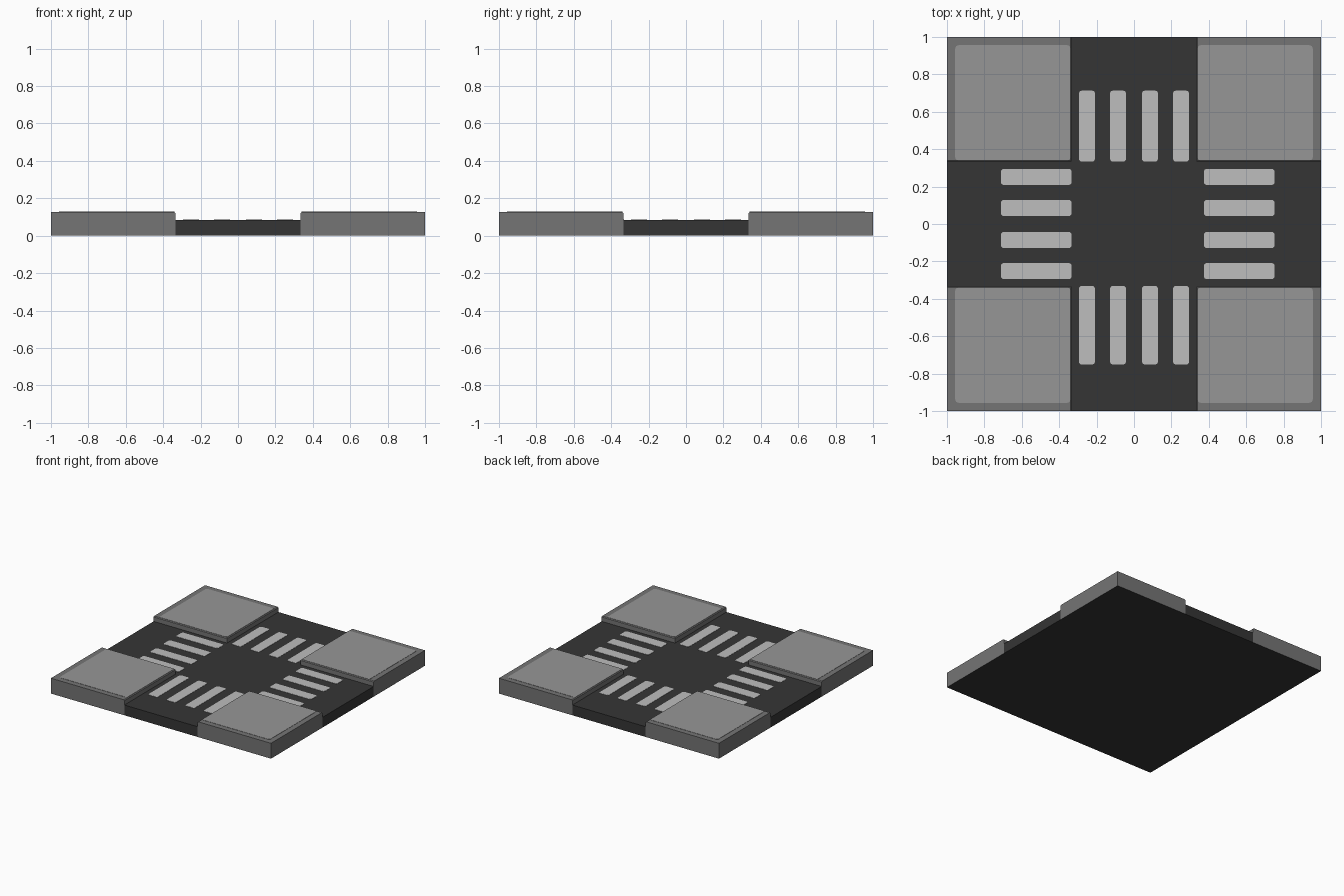
import bpy, bmesh, math

if "Cube" in bpy.data.objects:
    bpy.data.objects.remove(bpy.data.objects["Cube"])

ROAD_Z = 0.084    # road surface height
KERB_Z = 0.126    # pavement kerb height
HALF = 1.0
R = 0.333         # half width of the road


def material(name, v):
    m = bpy.data.materials.new(name)
    m.diffuse_color = (v, v, v, 1)
    m.use_nodes = True
    m.node_tree.nodes["Principled BSDF"].inputs["Base Color"].default_value = m.diffuse_color
    return m


ASPHALT = material("asphalt dark grey", 0.036)
KERB = material("kerb grey", 0.178)
PAVING = material("paving light grey", 0.305)
PAINT = material("road paint pale grey", 0.51)


def finish(bm, name, *mats):
    bmesh.ops.recalc_face_normals(bm, faces=bm.faces)
    me = bpy.data.meshes.new(name)
    bm.to_mesh(me)
    bm.free()
    for m in mats:
        me.materials.append(m)
    ob = bpy.data.objects.new(name, me)
    bpy.context.collection.objects.link(ob)
    return ob


def prism(points, z0, z1):
    """Extrude a flat outline from z0 up to z1."""
    bm = bmesh.new()
    face = bm.faces.new([bm.verts.new((x, y, z0)) for x, y in points])
    ext = bmesh.ops.extrude_face_region(bm, geom=[face], use_keep_orig=True)
    for v in ext["geom"]:
        if isinstance(v, bmesh.types.BMVert):
            v.co.z = z1
    return bm


def rounded_rect(x0, x1, y0, y1, r, steps=4):
    corners = [(x1 - r, y1 - r), (x0 + r, y1 - r), (x0 + r, y0 + r), (x1 - r, y0 + r)]
    pts = []
    for i, (cx, cy) in enumerate(corners):
        for s in range(steps + 1):
            a = math.pi / 2 * (i + s / steps)
            pts.append((cx + r * math.cos(a), cy + r * math.sin(a)))
    return pts


# Cross-shaped road slab
quarter = [(HALF, -R), (HALF, R), (R, R)]
cross = []
for k in range(4):
    c, s = [(1, 0), (0, 1), (-1, 0), (0, -1)][k]
    cross += [(x * c - y * s, x * s + y * c) for x, y in quarter]
finish(prism(cross, 0, ROAD_Z), "road", ASPHALT)

# Corner pavements: kerb block with eased road-side edges, and a paved top
for sx, sy, label in [(-1, -1, "front_left"), (1, -1, "front_right"),
                      (-1, 1, "back_left"), (1, 1, "back_right")]:
    bm = prism([(sx * R, sy * R), (sx * HALF, sy * R),
                (sx * HALF, sy * HALF), (sx * R, sy * HALF)], 0, KERB_Z)
    inner = []
    for e in bm.edges:
        mid = (e.verts[0].co + e.verts[1].co) / 2
        if mid.z > KERB_Z - 0.001 and min(abs(mid.x), abs(mid.y)) < R + 0.001:
            inner.append(e)
    bmesh.ops.bevel(bm, geom=inner, offset=0.006, segments=1, affect='EDGES')
    bmesh.ops.recalc_face_normals(bm, faces=bm.faces)
    for f in bm.faces:          # underside matches the road
        f.material_index = 1 if f.normal.z < -0.5 else 0
    finish(bm, "kerb_" + label, KERB, ASPHALT)

    xs = sorted((sx * 0.34, sx * 0.956))
    ys = sorted((sy * 0.34, sy * 0.956))
    finish(prism(rounded_rect(*xs, *ys, 0.018), KERB_Z - 0.002, KERB_Z + 0.002),
           "paving_" + label, PAVING)

# Zebra crossings: four painted bars on each arm
crossings = {"back": (0.334, 0.713), "front": (-0.751, -0.331),
             "left": (-0.712, -0.333), "right": (0.373, 0.752)}
for label, (a, b) in crossings.items():
    for i, c in enumerate((-0.2515, -0.0855, 0.0855, 0.2515)):
        across = (c - 0.0425, c + 0.0425)
        if label in ("back", "front"):
            pts = rounded_rect(*across, a, b, 0.015)
        else:
            pts = rounded_rect(a, b, *across, 0.015)
        finish(prism(pts, ROAD_Z - 0.002, ROAD_Z + 0.002),
               f"crossing_{label}_bar_{i + 1}", PAINT)
